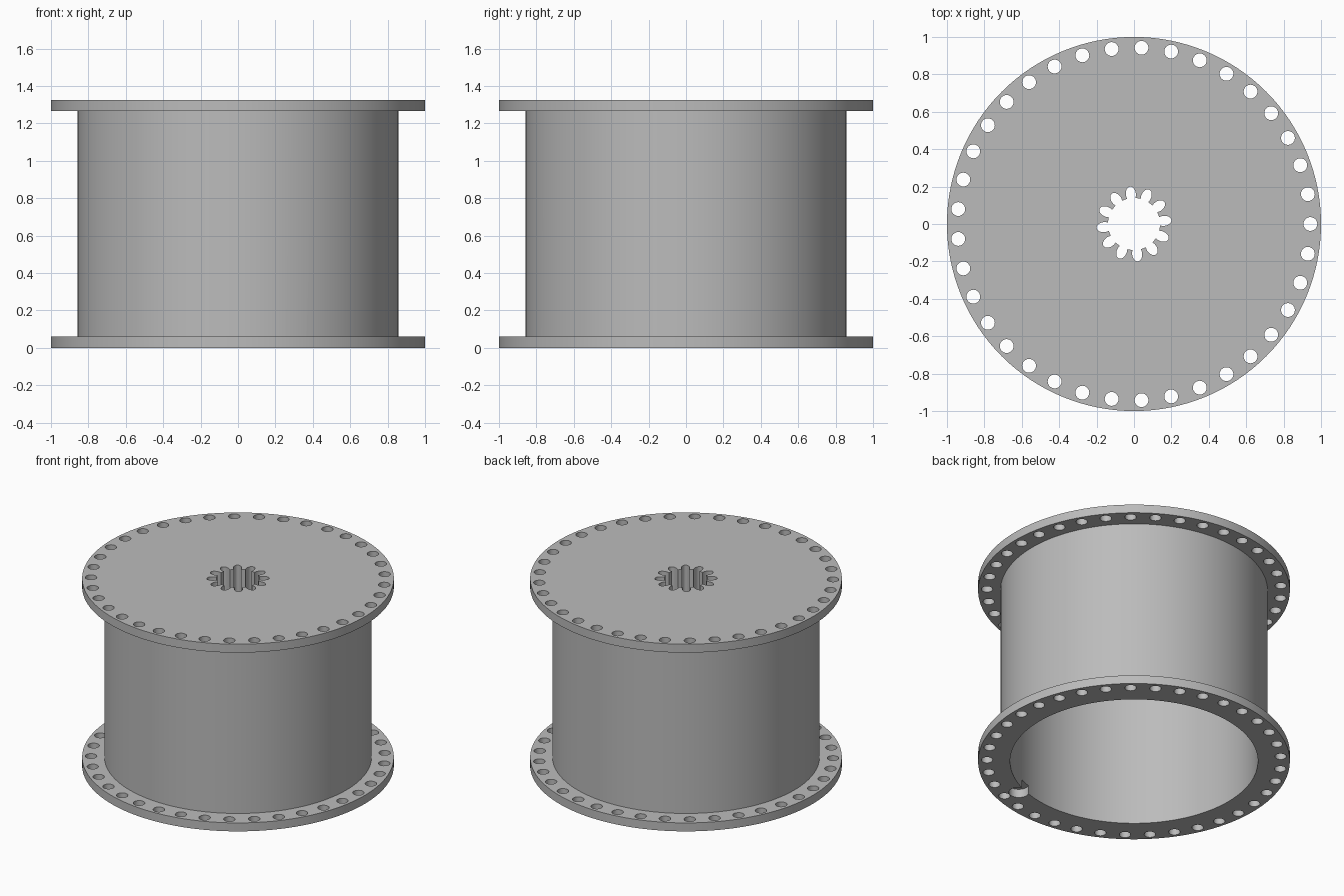
import bpy
import bmesh
from math import sin, cos, pi, radians

cube = bpy.data.objects.get("Cube")
if cube:
    bpy.data.objects.remove(cube, do_unlink=True)

HEIGHT, FLANGE = 1.325, 0.06
BARREL_R, BORE_R, LID_BOTTOM = 0.857, 0.795, 1.02
BOLTS, BOLT_RING, BOLT_R = 37, 0.943, 0.037
TEETH = 12

steel = bpy.data.materials.new("plain_grey_steel")
steel.use_nodes = True
GREY = (0.5, 0.5, 0.5, 1)
steel.diffuse_color = GREY
steel.node_tree.nodes["Principled BSDF"].inputs["Base Color"].default_value = GREY


def add_object(name, bm):
    bmesh.ops.recalc_face_normals(bm, faces=bm.faces[:])
    mesh = bpy.data.meshes.new(name)
    bm.to_mesh(mesh)
    bm.free()
    mesh.materials.append(steel)
    obj = bpy.data.objects.new(name, mesh)
    bpy.context.collection.objects.link(obj)
    return obj


def lathe(name, profile, steps):
    """Revolve a closed (radius, z) profile around the z axis."""
    bm = bmesh.new()
    rings = [[bm.verts.new((r * cos(2 * pi * i / steps), r * sin(2 * pi * i / steps), z))
              for r, z in profile] for i in range(steps)]
    n = len(profile)
    for i in range(steps):
        a, b = rings[i], rings[(i + 1) % steps]
        for j in range(n):
            k = (j + 1) % n
            bm.faces.new((a[j], b[j], b[k], a[k]))
    return add_object(name, bm)


def add_prism(bm, outline, z0, z1):
    """Extrude a closed (x, y) outline from z0 to z1."""
    low = [bm.verts.new((x, y, z0)) for x, y in outline]
    high = [bm.verts.new((x, y, z1)) for x, y in outline]
    bm.faces.new(low[::-1])
    bm.faces.new(high)
    for i in range(len(low)):
        k = (i + 1) % len(low)
        bm.faces.new((low[i], low[k], high[k], high[i]))


def circle(cx, cy, r, steps=24):
    return [(cx + r * cos(2 * pi * i / steps), cy + r * sin(2 * pi * i / steps))
            for i in range(steps)]


def cut(body, name, bm):
    cutter = add_object(name, bm)
    cutter.hide_render = True
    mod = body.modifiers.new(name, "BOOLEAN")
    mod.operation, mod.solver, mod.object = "DIFFERENCE", "EXACT", cutter
    bpy.context.view_layer.objects.active = body
    bpy.ops.object.modifier_apply(modifier=name)
    bpy.data.objects.remove(cutter, do_unlink=True)


# Drum: flanged barrel, open below, with a thick lid
drum = lathe("flanged_drum", [
    (0.1, HEIGHT), (1, HEIGHT), (1, HEIGHT - FLANGE), (BARREL_R, HEIGHT - FLANGE),
    (BARREL_R, FLANGE), (1, FLANGE), (1, 0), (BORE_R, 0),
    (BORE_R, LID_BOTTOM), (0.1, LID_BOTTOM)], 128)

# Bolt holes through both flanges
bm = bmesh.new()
for i in range(BOLTS):
    a = 2 * pi * i / BOLTS
    add_prism(bm, circle(BOLT_RING * cos(a), BOLT_RING * sin(a), BOLT_R), -0.1, HEIGHT + 0.1)
cut(drum, "bolt_holes", bm)

# Splined centre hole with petal-shaped teeth
outline = []
for t in range(TEETH):
    a = radians(6) + 2 * pi * t / TEETH
    for i in range(17):
        s = radians(-125 + 250 * i / 16)
        u, v = 0.161 + 0.04 * cos(s), 0.027 * sin(s)
        outline.append((u * cos(a) - v * sin(a), u * sin(a) + v * cos(a)))
bm = bmesh.new()
add_prism(bm, outline, LID_BOTTOM - 0.1, HEIGHT + 0.1)
cut(drum, "spline_hole", bm)

# Round pocket in the lower rim, open to the bore
bm = bmesh.new()
add_prism(bm, circle(0.31, -0.78, 0.065), -0.1, FLANGE)
cut(drum, "rim_pocket", bm)

bpy.ops.object.select_all(action="DESELECT")
drum.select_set(True)
bpy.context.view_layer.objects.active = drum
bpy.ops.object.shade_smooth_by_angle(angle=radians(30))
